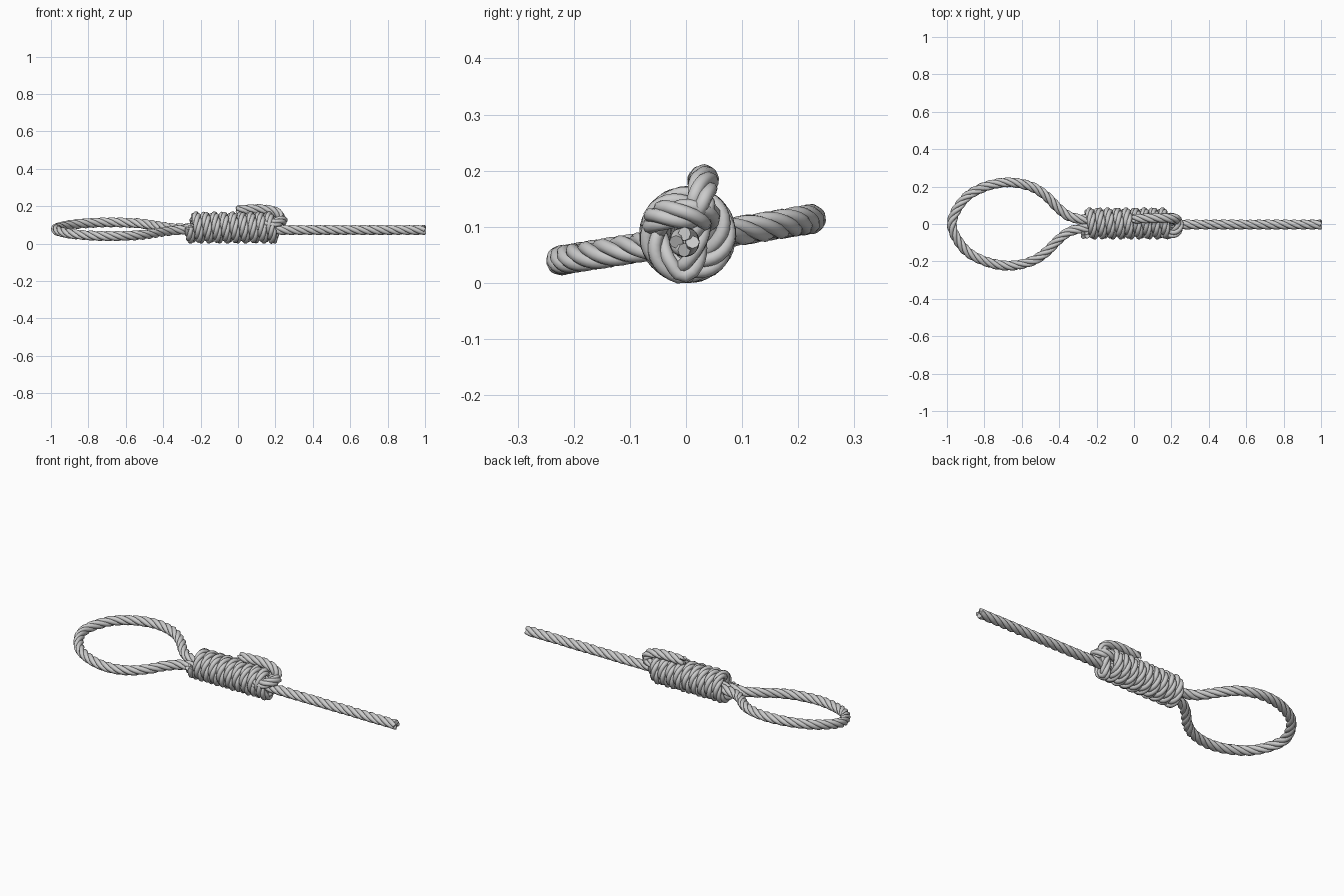
import bpy, math
from mathutils import Vector

if "Cube" in bpy.data.objects:
    bpy.data.objects.remove(bpy.data.objects["Cube"])

STRANDS, ORBIT, STRAND_R, LEAD, STEP = 4, 0.0145, 0.0125, 0.19, 0.009


def spline(ctrl, sub=14):
    """Catmull-Rom curve through the control points."""
    p = [2 * ctrl[0] - ctrl[1]] + ctrl + [2 * ctrl[-1] - ctrl[-2]]
    out = []
    for i in range(1, len(p) - 2):
        a, b, c, d = p[i - 1:i + 3]
        for k in range(sub):
            t = k / sub
            out.append(0.5 * (2 * b + (c - a) * t + (2 * a - 5 * b + 4 * c - d) * t ** 2
                              + (3 * b - a - 3 * c + d) * t ** 3))
    return out + [ctrl[-1]]


def resample(pts, step):
    """Even spacing along the path."""
    out, need = [pts[0]], step
    for a, b in zip(pts, pts[1:]):
        length, at = (b - a).length, 0.0
        while length - at >= need:
            at += need
            out.append(a.lerp(b, at / length))
            need = step
        need -= length - at
    return out + [pts[-1]]


def twisted_rope(name, ctrl):
    """Lay several strands around one path with a steady twist."""
    path = resample(spline([Vector(c) for c in ctrl]), STEP)
    curve = bpy.data.curves.new(name, 'CURVE')
    curve.dimensions = '3D'
    curve.bevel_depth = STRAND_R
    curve.bevel_resolution = 2
    curve.use_fill_caps = True
    lines = [[] for _ in range(STRANDS)]
    normal, old = Vector((0, 0, 1)), None
    for i, p in enumerate(path):
        tan = (path[min(i + 1, len(path) - 1)] - path[max(i - 1, 0)]).normalized()
        if old:
            normal = old.rotation_difference(tan) @ normal
        normal = (normal - tan * normal.dot(tan)).normalized()
        side, old = tan.cross(normal), tan
        for s in range(STRANDS):
            a = 2 * math.pi * (i * STEP / LEAD + s / STRANDS)
            lines[s].append(p + ORBIT * (normal * math.cos(a) + side * math.sin(a)))
    for line in lines:
        sp = curve.splines.new('POLY')
        sp.points.add(len(line) - 1)
        for q, v in zip(sp.points, line):
            q.co = (*v, 1)
    ob = bpy.data.objects.new(name, curve)
    bpy.context.collection.objects.link(ob)
    bpy.ops.object.select_all(action='DESELECT')
    ob.select_set(True)
    bpy.context.view_layer.objects.active = ob
    bpy.ops.object.convert(target='MESH')
    bpy.ops.object.shade_smooth_by_angle(angle=math.radians(60))
    return ob


# Long straight end, running in through the coil
straight = [(1, -.003, .073), (.65, -.003, .073), (.3, -.003, .073), (0, -.003, .075), (-.2, -.015, .078)]

# Open loop, tilted about the long axis
half = [(-.33, .035), (-.4, .08), (-.47, .15), (-.55, .2), (-.67, .223), (-.8, .198), (-.91, .13)]
flat = [(x, -y) for x, y in half] + [(-.974, 0)] + half[::-1]
loop = [(x, y, .077 + .165 * y) for x, y in flat]

# Back through the coil to a small eye at its end, then return
eye = [(-.2, .02, .085), (0, .03, .1), (.15, .036, .116), (.215, .03, .12), (.24, -.005, .123),
       (.22, -.046, .119), (.16, -.05, .1), (0, -.03, .085), (-.2, -.02, .075)]

# Tight wraps around the bundle
TURNS, N = 9.25, 12
coil = []
for i in range(int(TURNS * N) + 1):
    a = math.radians(180) + 2 * math.pi * i / N
    coil.append((-.262 + .45 * i / (TURNS * N), .003 + .06 * math.cos(a), .086 + .06 * math.sin(a)))

# Free end tucked through the eye and folded back over the coil
tail = [(.205, .02, .11), (.228, .026, .142), (.195, .03, .172), (.13, .032, .184),
        (.065, .03, .183), (0, .028, .18)]

twisted_rope("rope_straight_and_loop", straight + loop + eye)
twisted_rope("rope_coil_and_tail", coil + tail)
